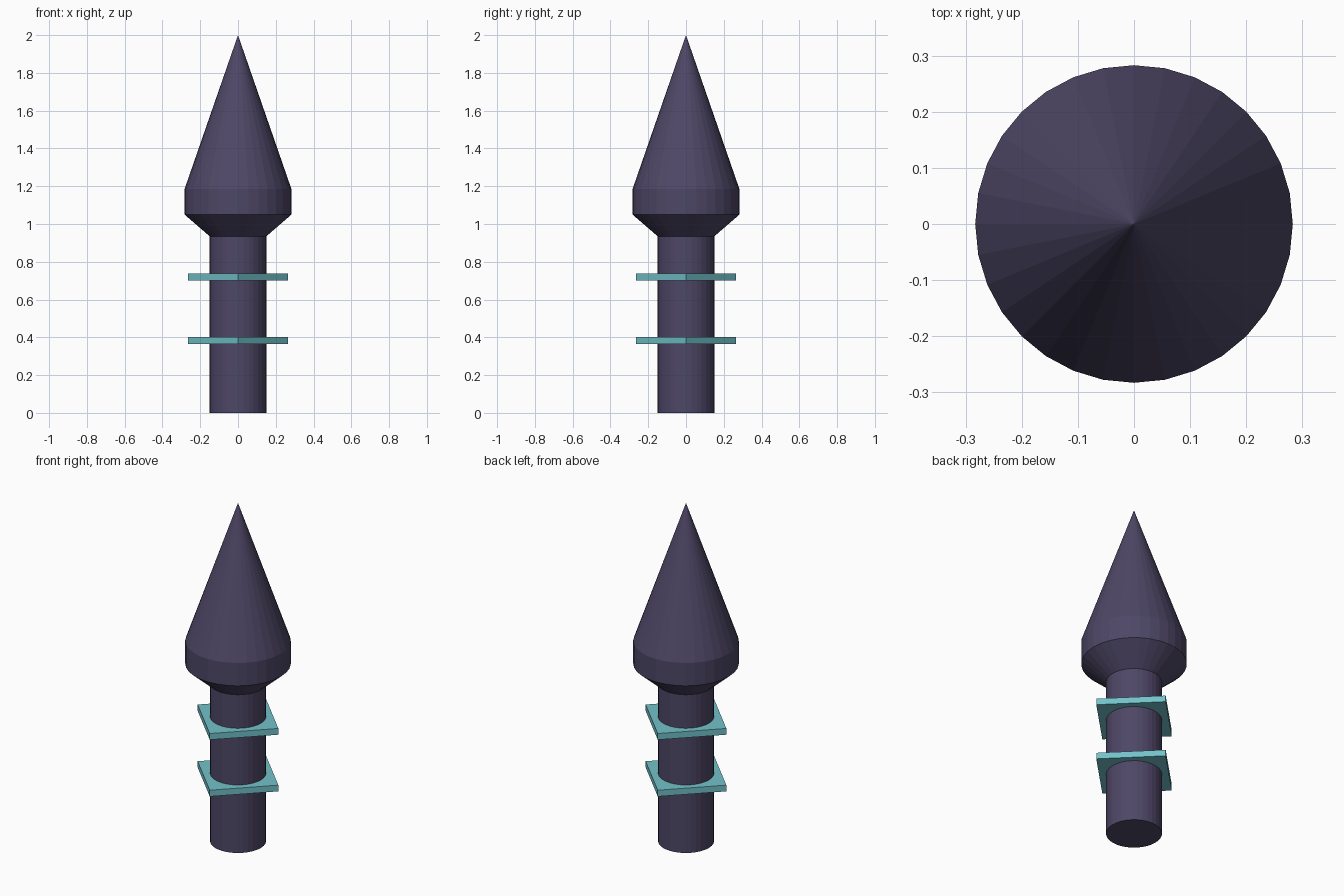
import bpy, bmesh
from math import cos, sin, tau

cube = bpy.data.objects.get("Cube")
if cube:
    bpy.data.objects.remove(cube, do_unlink=True)


def material(name, rgb):
    mat = bpy.data.materials.new(name)
    mat.use_nodes = True
    mat.diffuse_color = (*rgb, 1)
    mat.node_tree.nodes["Principled BSDF"].inputs["Base Color"].default_value = (*rgb, 1)
    return mat


def lathe(name, profile, sides, mat):
    """Closed flat-faced solid of revolution; profile is (radius, z) from bottom to top."""
    bm = bmesh.new()
    rings = []
    for r, z in profile:
        if r == 0:
            rings.append([bm.verts.new((0, 0, z))] * sides)
        else:
            rings.append([bm.verts.new((r * cos(tau * i / sides), r * sin(tau * i / sides), z))
                          for i in range(sides)])
    for low, high in zip(rings, rings[1:]):
        for i in range(sides):
            j = (i + 1) % sides
            corners = [low[i], low[j], high[j], high[i]]
            bm.faces.new(list(dict.fromkeys(corners)))
    bm.faces.new(rings[0][::-1])
    if profile[-1][0] > 0:
        bm.faces.new(rings[-1])
    mesh = bpy.data.meshes.new(name)
    bm.to_mesh(mesh)
    bm.free()
    mesh.materials.append(mat)
    obj = bpy.data.objects.new(name, mesh)
    bpy.context.collection.objects.link(obj)
    return obj


dark = material("dark_purple", (0.076, 0.063, 0.133))
teal = material("teal", (0.17, 0.54, 0.59))

SIDES = 32

# Round shaft
lathe("shaft", [(0.15, 0), (0.15, 0.935)], SIDES, dark)

# Pointed head: flared neck, straight band and tall cone
lathe("pointed_head", [(0.15, 0.935), (0.283, 1.05), (0.283, 1.185), (0, 2)], SIDES, dark)

# Square plates around the shaft, corners on the axes
for name, z in (("lower_plate", 0.365), ("upper_plate", 0.7)):
    lathe(name, [(0.264, z), (0.264, z + 0.037)], 4, teal)
